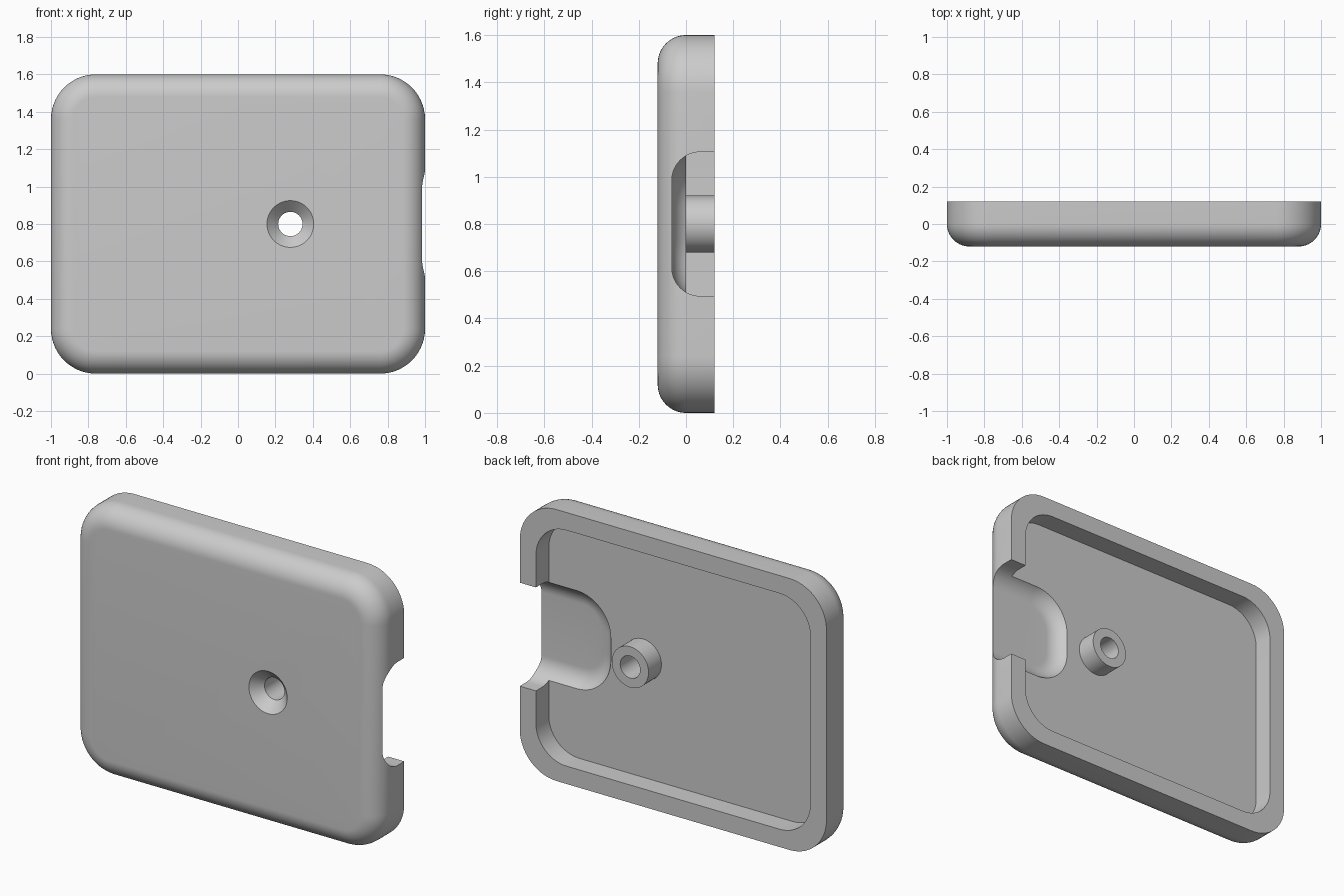
import bpy
import bmesh
from math import sin, cos, pi

if "Cube" in bpy.data.objects:
    bpy.data.objects.remove(bpy.data.objects["Cube"], do_unlink=True)

grey = bpy.data.materials.new("plain_grey")
grey.use_nodes = True
colour = (0.6, 0.6, 0.6, 1)
grey.diffuse_color = colour
grey.node_tree.nodes["Principled BSDF"].inputs["Base Color"].default_value = colour

MID_Z = 0.8
STEPS = 14


def outline(cx, hx, hz, r):
    """Rounded rectangle in the x-z plane; a circle when hx = hz = r."""
    points = []
    for quarter, (sx, sz) in enumerate([(1, 1), (-1, 1), (-1, -1), (1, -1)]):
        for i in range(STEPS + 1):
            a = (quarter + i / STEPS) * pi / 2
            points.append((cx + sx * (hx - r) + r * cos(a),
                           MID_Z + sz * (hz - r) + r * sin(a)))
    return points


def loft(name, cx, hx, hz, r, profile, tube=False):
    """Stack inset outlines along y; profile holds (inset, y) pairs."""
    bm = bmesh.new()
    rings = []
    for d, y in profile:
        ring = outline(cx, hx - d, hz - d, r - d)
        rings.append([bm.verts.new((x, y, z)) for x, z in ring])
    pairs = list(zip(rings, rings[1:]))
    if tube:
        pairs.append((rings[-1], rings[0]))
    else:
        bm.faces.new(rings[0])
        bm.faces.new(rings[-1])
    n = len(rings[0])
    for a, b in pairs:
        for i in range(n):
            j = (i + 1) % n
            bm.faces.new((a[i], a[j], b[j], b[i]))
    bmesh.ops.remove_doubles(bm, verts=bm.verts, dist=1e-5)
    bmesh.ops.recalc_face_normals(bm, faces=bm.faces)
    mesh = bpy.data.meshes.new(name)
    bm.to_mesh(mesh)
    bm.free()
    mesh.materials.append(grey)
    ob = bpy.data.objects.new(name, mesh)
    bpy.context.collection.objects.link(ob)
    return ob


def fillet(front, radius, back):
    """Quarter-round front edge followed by a straight wall."""
    arc = [i / STEPS * pi / 2 for i in range(STEPS + 1)]
    return [(radius * (1 - sin(a)), front + radius * (1 - cos(a)))
            for a in arc] + [(0, back)]


def activate(ob):
    bpy.ops.object.select_all(action='DESELECT')
    ob.select_set(True)
    bpy.context.view_layer.objects.active = ob


def cut(ob, cutter):
    cutter.hide_render = True
    mod = ob.modifiers.new("cut", 'BOOLEAN')
    mod.operation = 'DIFFERENCE'
    mod.solver = 'EXACT'
    mod.object = cutter
    activate(ob)
    bpy.ops.object.modifier_apply(modifier=mod.name)
    bpy.data.objects.remove(cutter, do_unlink=True)


# Cover plate with rounded front edge
cover = loft("cover_plate", 0, 1, 0.8, 0.24, fillet(-0.12, 0.12, 0.12))

# Shallow tray in the back
cut(cover, loft("tray_cutter", 0, 0.895, 0.695, 0.2, [(0, 0), (0, 0.3)]))

# Rounded cable pocket, open through the left wall
cut(cover, loft("pocket_cutter", 0.974, 0.5, 0.305, 0.24,
                fillet(-0.06, 0.12, 0.3)))

# Countersunk screw hole
BOSS_X, HOLE = 0.28, 0.065
cut(cover, loft("screw_cutter", BOSS_X, HOLE, HOLE, HOLE,
                [(-0.07, -0.13), (-0.06, -0.12), (0, -0.06), (0, 0.3)]))

# Screw boss standing on the tray floor
boss = loft("screw_boss", BOSS_X, 0.12, 0.12, 0.12,
            [(0, 0), (0, 0.12), (0.12 - HOLE, 0.12), (0.12 - HOLE, 0)],
            tube=True)

for part in (cover, boss):
    activate(part)
    bpy.ops.object.shade_smooth_by_angle(angle=pi / 6)
